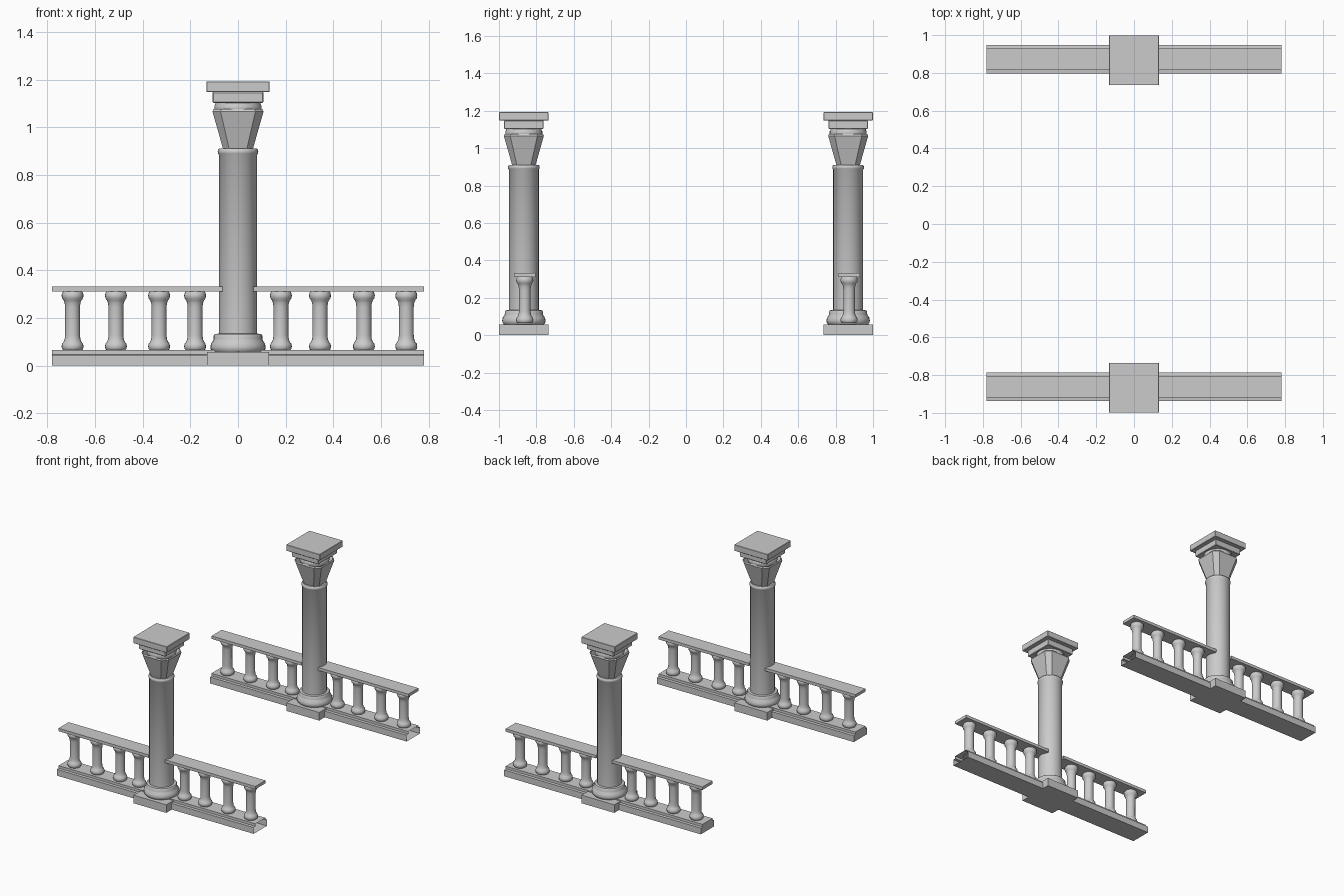
import bpy
import bmesh
from math import radians, tau
from mathutils import Vector

cube = bpy.data.objects.get("Cube")
if cube:
    bpy.data.objects.remove(cube, do_unlink=True)

COLUMN_Y = 0.867
RAIL_SHIFT = 0.005
HALF_LENGTH = 0.781
round_parts = []


def mesh_from(bm, name):
    bmesh.ops.recalc_face_normals(bm, faces=bm.faces)
    mesh = bpy.data.meshes.new(name)
    bm.to_mesh(mesh)
    bm.free()
    return mesh


def place(mesh, name, x=0, y=0):
    obj = bpy.data.objects.new(name, mesh)
    obj.location = (x, y, 0)
    bpy.context.collection.objects.link(obj)
    return obj


def box(name, x0, x1, half_y, z0, z1, bevel=0):
    bm = bmesh.new()
    bmesh.ops.create_cube(bm, size=1)
    for v in bm.verts:
        v.co = Vector(((x0 + x1) / 2 + v.co.x * (x1 - x0),
                       v.co.y * 2 * half_y,
                       (z0 + z1) / 2 + v.co.z * (z1 - z0)))
    if bevel:
        bmesh.ops.bevel(bm, geom=bm.edges[:], offset=bevel, segments=1, affect='EDGES')
    return mesh_from(bm, name)


def lathe(name, profile, steps=32):
    """Revolve (radius, height) points around z."""
    bm = bmesh.new()
    verts = [bm.verts.new((r, 0, z)) for r, z in profile]
    edges = [bm.edges.new(pair) for pair in zip(verts, verts[1:])]
    bmesh.ops.spin(bm, geom=verts + edges, cent=(0, 0, 0), axis=(0, 0, 1),
                   angle=tau, steps=steps)
    bmesh.ops.remove_doubles(bm, verts=bm.verts, dist=1e-5)
    return mesh_from(bm, name)


def bell(name, rings):
    """Loft chamfered squares given as (half width, corner start, height)."""
    bm = bmesh.new()
    loops = []
    for w, c, z in rings:
        corners = [(w, -c), (w, c), (c, w), (-c, w), (-w, c), (-w, -c), (-c, -w), (c, -w)]
        loops.append([bm.verts.new((x, y, z)) for x, y in corners])
    for low, high in zip(loops, loops[1:]):
        for i in range(len(low)):
            j = (i + 1) % len(low)
            bm.faces.new((low[i], low[j], high[j], high[i]))
    return mesh_from(bm, name)


def stepped_base(name):
    """Extrude the stepped section along x, leaving the +x end open."""
    half = [(0.075, 0), (0.075, 0.045), (0.057, 0.047), (0.057, 0.065)]
    section = half + [(-y, z) for y, z in reversed(half)]
    bm = bmesh.new()
    face = bm.faces.new([bm.verts.new((-HALF_LENGTH, y, z)) for y, z in section])
    edges = face.edges[:]
    new = bmesh.ops.extrude_edge_only(bm, edges=edges)["geom"]
    verts = [g for g in new if isinstance(g, bmesh.types.BMVert)]
    bmesh.ops.translate(bm, verts=verts, vec=(2 * HALF_LENGTH, 0, 0))
    return mesh_from(bm, name)


# Column parts
column_flat = {
    "plinth": box("plinth", -0.13, 0.13, 0.132, 0, 0.058),
    "capital_bell": bell("capital_bell", [(0.060, 0.035, 0.90), (0.107, 0.073, 1.066),
                                          (0.103, 0.071, 1.076)]),
    "capital_block": box("capital_block", -0.106, 0.106, 0.106, 1.103, 1.148, 0.003),
    "abacus": box("abacus", -0.133, 0.133, 0.132, 1.148, 1.192, 0.002),
}
column_round = {
    "column_base": lathe("column_base", [
        (0, 0.058), (0.107, 0.058), (0.114, 0.066), (0.116, 0.078), (0.113, 0.093),
        (0.105, 0.105), (0.102, 0.113), (0.102, 0.126), (0.097, 0.133), (0.078, 0.135)]),
    "column_shaft": lathe("column_shaft", [
        (0.080, 0.12), (0.080, 0.885), (0.084, 0.890), (0.085, 0.898),
        (0.083, 0.906), (0.078, 0.911), (0, 0.911)]),
    "capital_neck": lathe("capital_neck", [
        (0, 1.06), (0.094, 1.06), (0.099, 1.078), (0.099, 1.09), (0.095, 1.096),
        (0.095, 1.104), (0, 1.104)]),
}

# Balustrade parts
baluster = lathe("baluster", [
    (0.038, 0.064), (0.044, 0.070), (0.046, 0.081), (0.044, 0.092), (0.037, 0.101),
    (0.033, 0.112), (0.031, 0.130), (0.031, 0.245), (0.033, 0.262), (0.037, 0.274),
    (0.044, 0.283), (0.046, 0.294), (0.044, 0.305), (0.038, 0.313)], 20)
base = stepped_base("balustrade_base")
rails = {"left": box("left_rail", 0.065, HALF_LENGTH, 0.057, 0.312, 0.333),
         "right": box("right_rail", -HALF_LENGTH, -0.065, 0.057, 0.312, 0.333)}
baluster_x = [-0.694, -0.512, -0.331, -0.18, 0.18, 0.344, 0.528, 0.706]

# Front and back rows
for row, y in (("front", -COLUMN_Y), ("back", COLUMN_Y)):
    for part, mesh in column_flat.items():
        place(mesh, f"{row}_{part}", y=y)
    for part, mesh in column_round.items():
        round_parts.append(place(mesh, f"{row}_{part}", y=y))
    place(base, f"{row}_balustrade_base", y=y + RAIL_SHIFT)
    for side, mesh in rails.items():
        place(mesh, f"{row}_{side}_rail", y=y + RAIL_SHIFT)
    for i, x in enumerate(baluster_x, 1):
        round_parts.append(place(baluster, f"{row}_baluster_{i}", x, y + RAIL_SHIFT))

# Smooth the turned parts, keeping hard edges
bpy.ops.object.select_all(action='DESELECT')
for obj in round_parts:
    obj.select_set(True)
bpy.context.view_layer.objects.active = round_parts[0]
bpy.ops.object.shade_smooth_by_angle(angle=radians(40))
